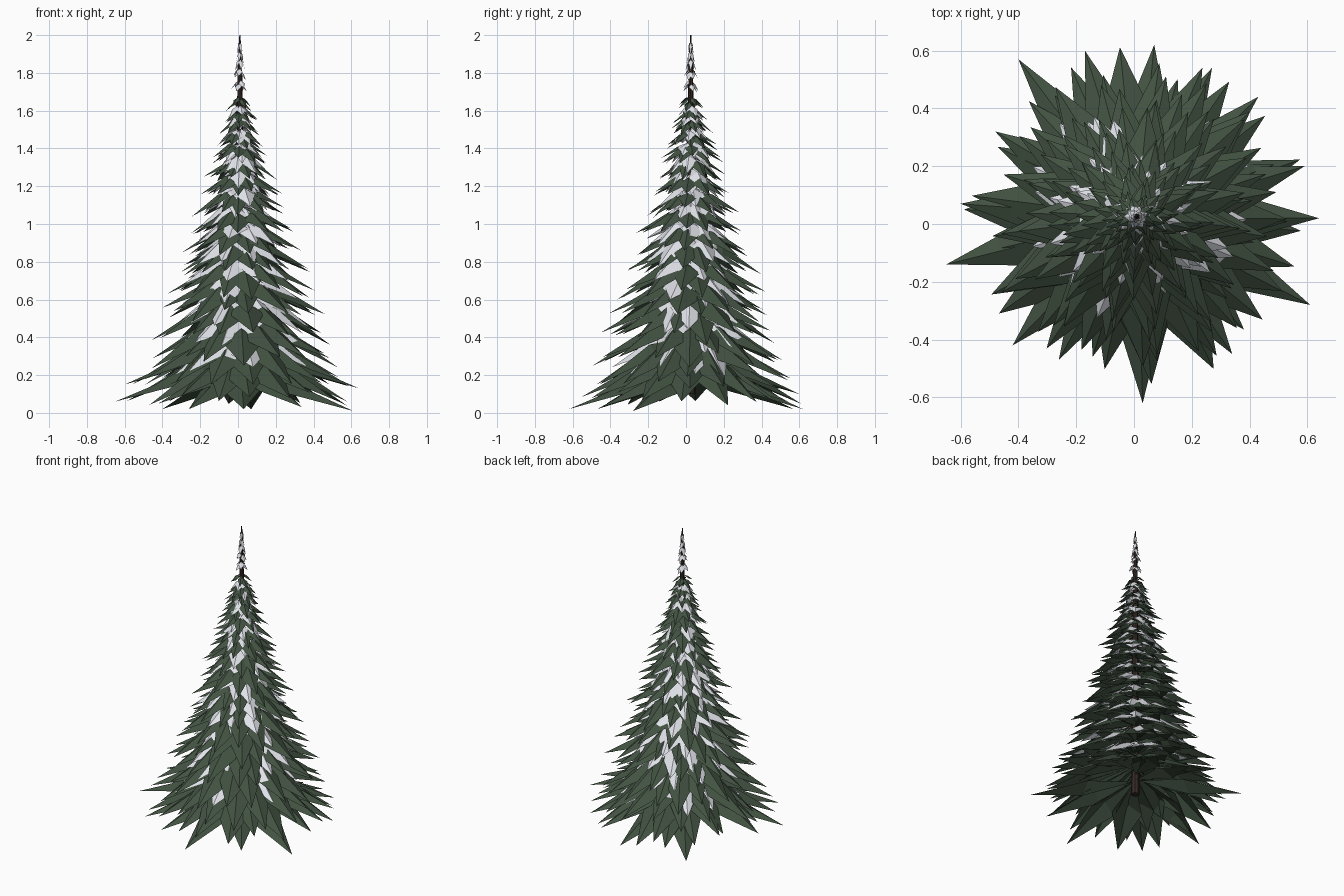
import bpy, math, random
from math import sin, cos, pi, hypot, atan2

if "Cube" in bpy.data.objects:
    bpy.data.objects.remove(bpy.data.objects["Cube"])

random.seed(7)
CX, CY = 0.01, 0.025


def material(name, rgb):
    m = bpy.data.materials.new(name)
    m.diffuse_color = (*rgb, 1)
    m.use_nodes = True
    m.node_tree.nodes["Principled BSDF"].inputs["Base Color"].default_value = m.diffuse_color
    return m


def make(name, verts, faces, mat):
    me = bpy.data.meshes.new(name)
    me.from_pydata(verts, [], faces)
    me.materials.append(mat)
    bpy.context.collection.objects.link(bpy.data.objects.new(name, me))


def lerp_table(table, x):
    for (x0, y0), (x1, y1) in zip(table, table[1:]):
        if x <= x1:
            return y0 + (y1 - y0) * (x - x0) / (x1 - x0)
    return table[-1][1]


# One folded pointed bough: raised centre ridge, drooping sides
def bough(store, ang, z, length, droop, width):
    verts, faces = store
    n = len(verts)
    ridge = z - 0.15 * droop
    pts = [(0.01, 0, z), (0.45 * length, 0, ridge), (length, 0, z - droop),
           (0.47 * length, width, ridge - 0.6 * width),
           (0.47 * length, -width, ridge - 0.6 * width)]
    for r, s, h in pts:
        verts.append((CX + r * cos(ang) - s * sin(ang),
                      CY + r * sin(ang) + s * cos(ang), max(h, 0.005)))
    faces += [(n, n + 4, n + 1), (n, n + 1, n + 3),
              (n + 1, n + 4, n + 2), (n + 1, n + 2, n + 3)]


green, snow = ([], []), ([], [])

# Lowest ring, tips placed as seen from above
tips = [(.64, .02, .13), (.59, .20, .14), (.43, .44, .08), (.27, .54, .06),
        (.07, .62, .02), (-.17, .60, .10), (-.40, .57, .02), (-.48, .32, .12),
        (-.60, .07, .15), (-.65, -.14, .06), (-.42, -.42, .05),
        (-.26, -.47, .02), (.03, -.62, .02), (.34, -.45, .03),
        (.61, -.28, .01)]
for x, y, z in tips:
    bough(green, atan2(y - CY, x - CX), z + 0.18, hypot(x - CX, y - CY),
          0.18, 0.095)


# A ring of boughs with slightly varied angle, length and droop
def ring(store, z, reach, count, steep, wide):
    phase = random.random() * 2 * pi
    for i in range(count):
        ang = phase + 2 * pi * (i + random.uniform(-.2, .2)) / count
        L = reach * random.uniform(0.86, 1.06)
        bough(store, ang, z + random.uniform(-.015, .015), L,
              (steep * L + 0.02) * random.uniform(0.85, 1.15),
              (wide * L + 0.008) * random.uniform(0.9, 1.1))


# Rings up the trunk; shorter, steeper snowy rings alternate with green ones
reach = [(.3, .57), (.42, .535), (.6, .465), (.8, .40), (1.0, .32), (1.1, .275),
         (1.28, .22), (1.4, .175), (1.55, .115), (1.66, .075), (1.8, .045)]
counts = [(.3, 18), (1.0, 14), (1.5, 10), (1.8, 7)]
for z in (.30, .39, .49, .60, .70, .80, .90, .99, 1.08, 1.17, 1.26, 1.34,
          1.42, 1.485, 1.55, 1.60, 1.66):
    ring(green, z, lerp_table(reach, z), round(lerp_table(counts, z)), .38, .18)
for z in (.42, .53, .64, .74, .84, .935, 1.025, 1.11, 1.2, 1.28, 1.36, 1.44,
          1.51, 1.57, 1.62, 1.75, 1.81):
    ring(snow, z, 0.8 * lerp_table(reach, z), round(.8 * lerp_table(counts, z)),
         .45 if z < 1.2 else .6, .25)

# Steep snowy sprigs around the tip
for k, zt in enumerate((1.87, 1.91, 1.96)):
    for i in range(5):
        bough(snow, 2 * pi * (i + k * .5) / 5, zt, 0.03 - 0.007 * k,
              0.06, 0.012 - 0.002 * k)

make("green_boughs", *green, material("needles", (0.055, 0.085, 0.055)))
make("snow_boughs", *snow, material("snow", (0.75, 0.77, 0.82)))

# Tapered trunk
N = 8
prof = [(0.10, 0.026), (0.9, 0.021), (1.6, 0.015), (1.83, 0.012), (2.0, 0.003)]
tv = [(CX + r * cos(2 * pi * i / N), CY + r * sin(2 * pi * i / N), h)
      for h, r in prof for i in range(N)]
tf = [(j * N + i, j * N + (i + 1) % N, (j + 1) * N + (i + 1) % N, (j + 1) * N + i)
      for j in range(len(prof) - 1) for i in range(N)]
tf += [tuple(reversed(range(N))), tuple(range((len(prof) - 1) * N, len(prof) * N))]
make("trunk", tv, tf, material("bark", (0.035, 0.022, 0.018)))
